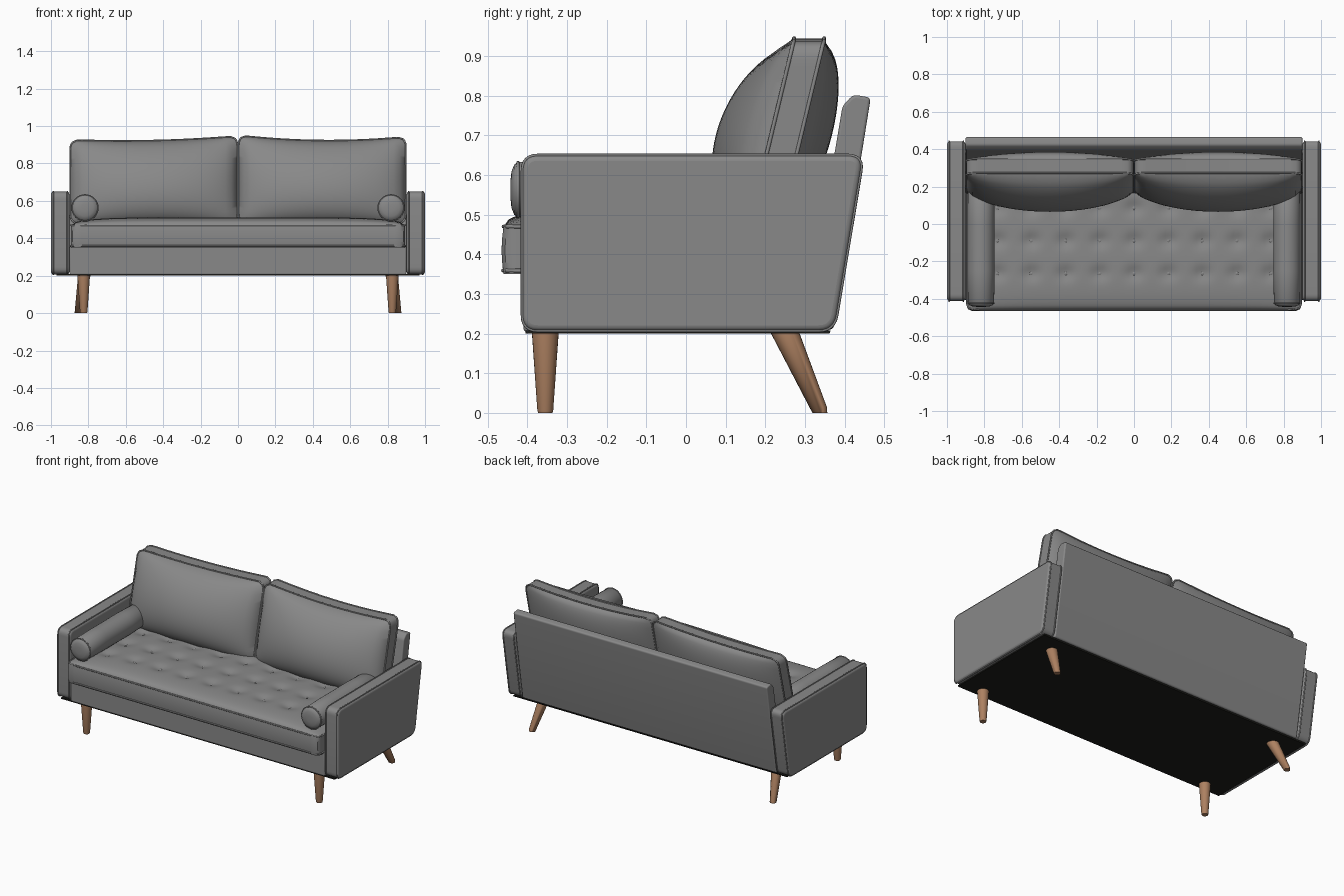
import bpy, bmesh, math
from mathutils import Vector

if "Cube" in bpy.data.objects:
    bpy.data.objects.remove(bpy.data.objects["Cube"], do_unlink=True)


def material(name, colour):
    m = bpy.data.materials.new(name)
    m.use_nodes = True
    m.diffuse_color = (*colour, 1)
    m.node_tree.nodes["Principled BSDF"].inputs["Base Color"].default_value = (*colour, 1)
    return m


FABRIC = material("grey fabric", (0.25, 0.25, 0.25))
WOOD = material("warm wood", (0.42, 0.22, 0.12))
BLACK = material("black lining", (0.012, 0.012, 0.01))


def finish(name, bm, mat, bevel=0.0):
    bmesh.ops.recalc_face_normals(bm, faces=bm.faces)
    mesh = bpy.data.meshes.new(name)
    bm.to_mesh(mesh)
    bm.free()
    ob = bpy.data.objects.new(name, mesh)
    bpy.context.collection.objects.link(ob)
    mesh.materials.append(mat)
    if bevel:
        mod = ob.modifiers.new("soft edges", "BEVEL")
        mod.width, mod.segments, mod.limit_method = bevel, 4, "ANGLE"
        mod.angle_limit = math.radians(50)
    bpy.ops.object.select_all(action="DESELECT")
    ob.select_set(True)
    bpy.context.view_layer.objects.active = ob
    bpy.ops.object.shade_smooth_by_angle(angle=math.radians(40))
    return ob


def piping(name, points, radius=0.005):
    cu = bpy.data.curves.new(name, "CURVE")
    cu.dimensions = "3D"
    cu.bevel_depth, cu.bevel_resolution = radius, 2
    sp = cu.splines.new("POLY")
    sp.points.add(len(points) - 1)
    for p, q in zip(sp.points, points):
        p.co = (*q, 1)
    sp.use_cyclic_u = True
    cu.materials.append(FABRIC)
    bpy.context.collection.objects.link(bpy.data.objects.new(name, cu))


def rounded(profile, r, steps=6):
    # replace each corner of a polygon by a quadratic arc
    out, n = [], len(profile)
    for i in range(n):
        a, b, c = (Vector(profile[(i + k) % n]) for k in (-1, 0, 1))
        p, q = b + (a - b).normalized() * r, b + (c - b).normalized() * r
        for s in range(steps + 1):
            t = s / steps
            out.append(p * (1 - t) ** 2 + b * 2 * t * (1 - t) + q * t * t)
    return out


def prism(name, profile, x0, x1, mat, bevel=0.0):
    # extrude a (y, z) profile along x
    bm = bmesh.new()
    f = bm.faces.new([bm.verts.new((x0, y, z)) for y, z in profile])
    ext = bmesh.ops.extrude_face_region(bm, geom=[f])["geom"]
    bmesh.ops.translate(bm, verts=[v for v in ext if isinstance(v, bmesh.types.BMVert)],
                        vec=(x1 - x0, 0, 0))
    return finish(name, bm, mat, bevel)


def lathe(name, start, end, profile, mat, sides=24):
    # profile holds (distance along the axis, radius)
    start, end = Vector(start), Vector(end)
    axis = end - start
    side = axis.cross(Vector((1, 0, 0))).normalized()
    other = axis.normalized().cross(side)
    bm = bmesh.new()
    rings = []
    for t, r in profile:
        rings.append([bm.verts.new(start + axis * t + r * (side * math.cos(a) + other * math.sin(a)))
                      for a in (2 * math.pi * k / sides for k in range(sides))])
    for a, b in zip(rings, rings[1:]):
        for k in range(sides):
            j = (k + 1) % sides
            bm.faces.new((a[k], a[j], b[j], b[k]))
    bm.faces.new(rings[0])
    bm.faces.new(rings[-1])
    return finish(name, bm, mat)


def round_corner(a, b, ha, hb, r):
    # map a square-cornered point of a rectangle into a rounded rectangle
    ca, cb = max(r - ha, min(ha - r, a)), max(r - hb, min(hb - r, b))
    da, db = a - ca, b - cb
    d = math.hypot(da, db)
    if d > 0:
        k = max(abs(da), abs(db)) / d
        da, db = da * k, db * k
    return ca + da, cb + db


def cushion(name, shape, cuts, seams):
    bm = bmesh.new()
    bmesh.ops.create_cube(bm, size=2)
    bmesh.ops.subdivide_edges(bm, edges=bm.edges[:], cuts=cuts, use_grid_fill=True)
    for v in bm.verts:
        v.co = shape(*v.co)
    finish(name, bm, FABRIC)
    n = 24
    ts = [2 * i / n - 1 for i in range(n)]
    rim = [(t, -1) for t in ts] + [(1, t) for t in ts] + [(-t, 1) for t in ts] + [(-1, -t) for t in ts]
    for i, w in enumerate(seams):
        piping(f"{name}_piping_{i + 1}", [shape(u, v, w) for u, v in rim])


# Base frame, lining and leaning back
prism("base_frame", [(-0.41, 0.205), (-0.41, 0.36), (0.36, 0.36), (0.34, 0.205)], -0.9, 0.9, FABRIC, 0.008)
prism("bottom_lining", [(-0.405, 0.2), (-0.405, 0.208), (0.365, 0.208), (0.362, 0.2)], -0.97, 0.97, BLACK)
back = rounded([(0.30, 0.21), (0.395, 0.775), (0.422, 0.803), (0.466, 0.795), (0.372, 0.21)], 0.012)
prism("back_panel", back, -0.9, 0.9, FABRIC, 0.008)

# Arms with piped edges
arm = rounded([(-0.413, 0.207), (-0.413, 0.65), (0.448, 0.65), (0.374, 0.207)], 0.04)
for side, s in (("left", 1), ("right", -1)):
    prism(f"{side}_arm", arm, s * 0.902, s * 0.999, FABRIC, 0.014)
    for part, x in (("inner", 0.912), ("outer", 0.988)):
        piping(f"{side}_arm_{part}_piping", [(s * x, y, z) for y, z in arm], 0.004)

# Tufted seat cushion
BUTTONS = [(0.183 * i, y) for i in range(-4, 5) for y in (-0.265, -0.09, 0.085)]


def seat_shape(u, v, w):
    x, y = round_corner(u * 0.893, v * 0.385, 0.893, 0.385, 0.03)
    y -= 0.075
    z = 0.41 + 0.06 * w
    if w > 0.999:
        z += 0.042 * ((1 - u ** 6) * (1 - v ** 6)) ** 0.5
        for bx, by in BUTTONS:
            d2 = (x - bx) ** 2 + (y - by) ** 2
            if d2 < 0.02:
                z -= 0.017 * math.exp(-d2 / 0.0016)
    else:
        y -= 0.005 * (1 - w * w) * (v < -0.99)
    return Vector((x, y, z))


cushion("seat_cushion", seat_shape, 63, (-0.85, 1))
for i, (bx, by) in enumerate(BUTTONS):
    z = seat_shape(bx / 0.893, (by + 0.075) / 0.385, 1).z
    lathe(f"seat_button_{i + 1}", (bx, by, z - 0.004), (bx, by, z + 0.005),
          [(0, 0.011), (0.6, 0.01), (1, 0.004)], FABRIC, 10)


# Plump back cushions
def back_shape(s, curve, tilt):
    def shape(u, v, w):
        x, h = round_corner(u * 0.447, v * 0.222, 0.447, 0.222, 0.045)
        z = 0.7 + h + (v + 1) / 2 * (curve * u * u - tilt * u)
        y = 0.255 + 0.25 * h + 0.038 * w
        puff = (max(0, 1 - u * u) * max(0, 1 - v * v)) ** 0.55
        if abs(w) > 0.999:
            y += puff * (-0.142 if w < 0 else 0.075)
        return Vector((s * (0.45 + x), y, z))
    return shape


cushion("left_back_cushion", back_shape(1, 0.024, 0.004), 27, (-1, 1))
cushion("right_back_cushion", back_shape(-1, 0.014, 0.01), 27, (-1, 1))

# Bolsters and splayed legs
BOLSTER = [(0, 0.02), (0.004, 0.045), (0.015, 0.063), (0.03, 0.07), (0.3, 0.073),
           (0.7, 0.073), (0.97, 0.07), (0.985, 0.063), (1, 0.03)]
LEG = [(0, 0.034), (0.97, 0.02), (1, 0.018)]
for side, s in (("left", 1), ("right", -1)):
    x = s * 0.818
    lathe(f"{side}_bolster", (x, -0.443, 0.563), (x, 0.19, 0.563), BOLSTER, FABRIC, 32)
    for part, y in (("front", -0.424), ("rear", 0.171)):
        ring = [(x + 0.069 * math.cos(a), y, 0.563 + 0.069 * math.sin(a))
                for a in (math.tau * k / 32 for k in range(32))]
        piping(f"{side}_bolster_{part}_piping", ring, 0.004)
    lathe(f"{side}_front_leg", (s * 0.825, -0.355, 0.205), (s * 0.825, -0.355, 0), LEG, WOOD)
    rear = lathe(f"{side}_rear_leg", (s * 0.82, 0.245, 0.215), (s * 0.855, 0.34, 0), LEG, WOOD)
    for v in rear.data.vertices:  # cut the foot level with the floor
        v.co.z = max(v.co.z, 0) if v.co.z > 0.012 else 0
